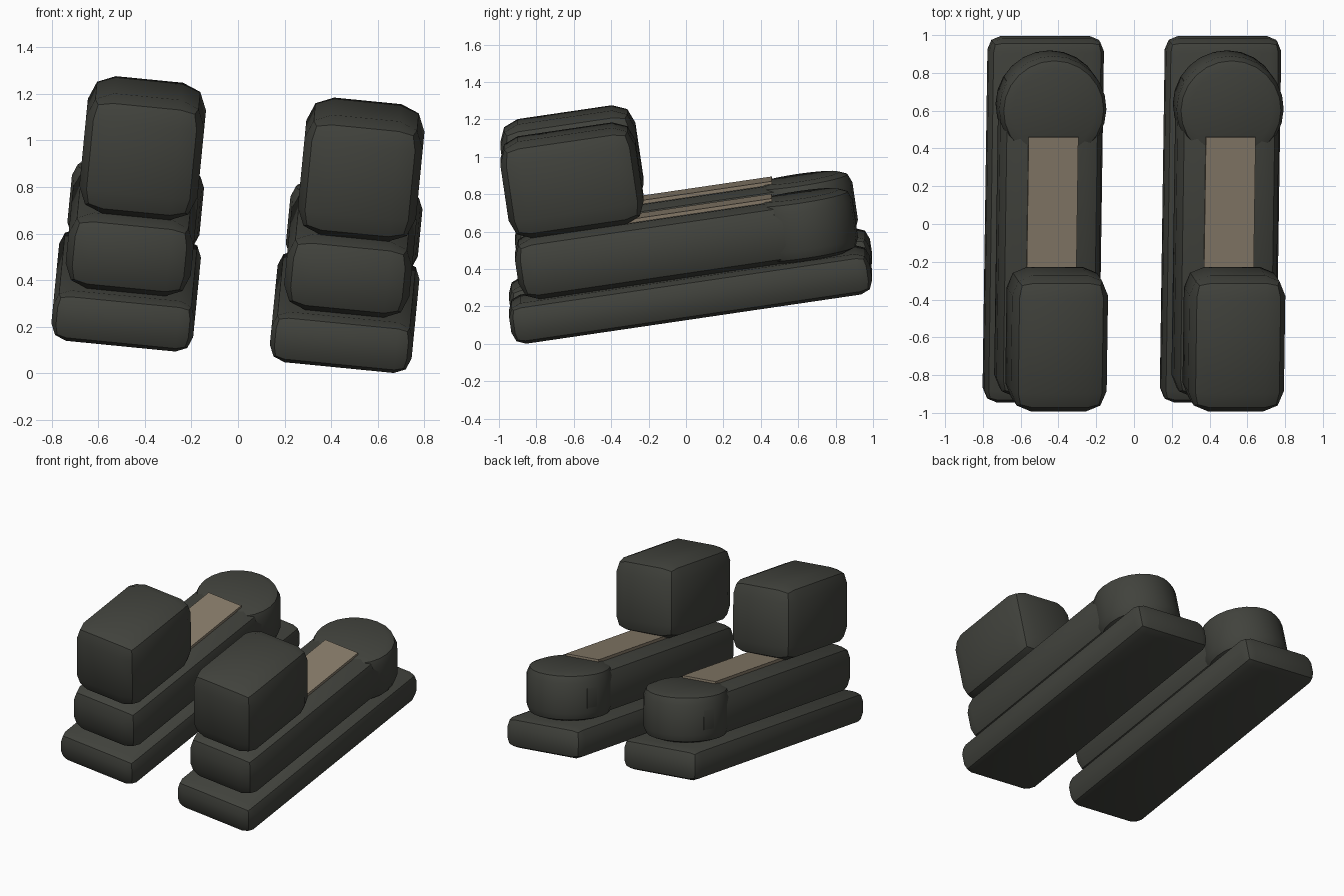
import bpy
import bmesh
from math import radians
from mathutils import Matrix, Vector

if "Cube" in bpy.data.objects:
    bpy.data.objects.remove(bpy.data.objects["Cube"], do_unlink=True)


def material(name, colour):
    mat = bpy.data.materials.new(name)
    mat.use_nodes = True
    mat.diffuse_color = (*colour, 1)
    mat.node_tree.nodes["Principled BSDF"].inputs["Base Color"].default_value = (*colour, 1)
    return mat


dark = material("charcoal", (0.053, 0.055, 0.046))
tan = material("tan", (0.25, 0.205, 0.148))

# Both shoes share one tilt: rolled to the side and pitched up at the back
tilt = Matrix.Rotation(radians(5.6), 4, "Y") @ Matrix.Rotation(radians(8.4), 4, "X")
side_step = tilt @ Vector((0.943, 0, 0))
left_origin = Vector((0.458, 0.025, 0.264))


def add_part(name, size, centre, mat, bevel, frame, sides=0):
    """Rounded box, or rounded cylinder if sides is given, placed in a tilted frame."""
    bm = bmesh.new()
    if sides:
        bmesh.ops.create_cone(bm, cap_ends=True, segments=sides, radius1=0.5, radius2=0.5, depth=1)
    else:
        bmesh.ops.create_cube(bm, size=1)
    bmesh.ops.scale(bm, vec=size, verts=bm.verts)
    if bevel:
        edges = [e for e in bm.edges if e.calc_face_angle() > radians(40)]
        bmesh.ops.bevel(bm, geom=edges, offset=bevel, segments=2, profile=0.5, affect="EDGES")
    mesh = bpy.data.meshes.new(name)
    bm.to_mesh(mesh)
    bm.free()
    mesh.materials.append(mat)
    obj = bpy.data.objects.new(name, mesh)
    bpy.context.collection.objects.link(obj)
    obj.matrix_world = frame @ Matrix.Translation(centre)
    bpy.ops.object.select_all(action="DESELECT")
    obj.select_set(True)
    bpy.context.view_layer.objects.active = obj
    bpy.ops.object.shade_smooth_by_angle(angle=radians(30))


for side, origin in (("left", left_origin), ("right", left_origin - side_step)):
    frame = Matrix.Translation(origin) @ tilt
    # Flat sole
    add_part(side + "_sole", (0.612, 1.95, 0.22), (0, 0, 0), dark, 0.07, frame)
    # Long body with a round heel
    add_part(side + "_body", (0.54, 1.72, 0.33), (0, -0.04, 0.275), dark, 0.1, frame)
    add_part(side + "_heel", (0.57, 0.57, 0.335), (0.005, 0.645, 0.2775), dark, 0.065, frame, sides=24)
    # Inlaid strip on top of the body
    add_part(side + "_strip", (0.264, 1.0, 0.03), (0.003, 0.006, 0.445), tan, 0, frame)
    # Raised front block
    add_part(side + "_block", (0.51, 0.73, 0.524), (0.011, -0.538, 0.701), dark, 0.11, frame)
